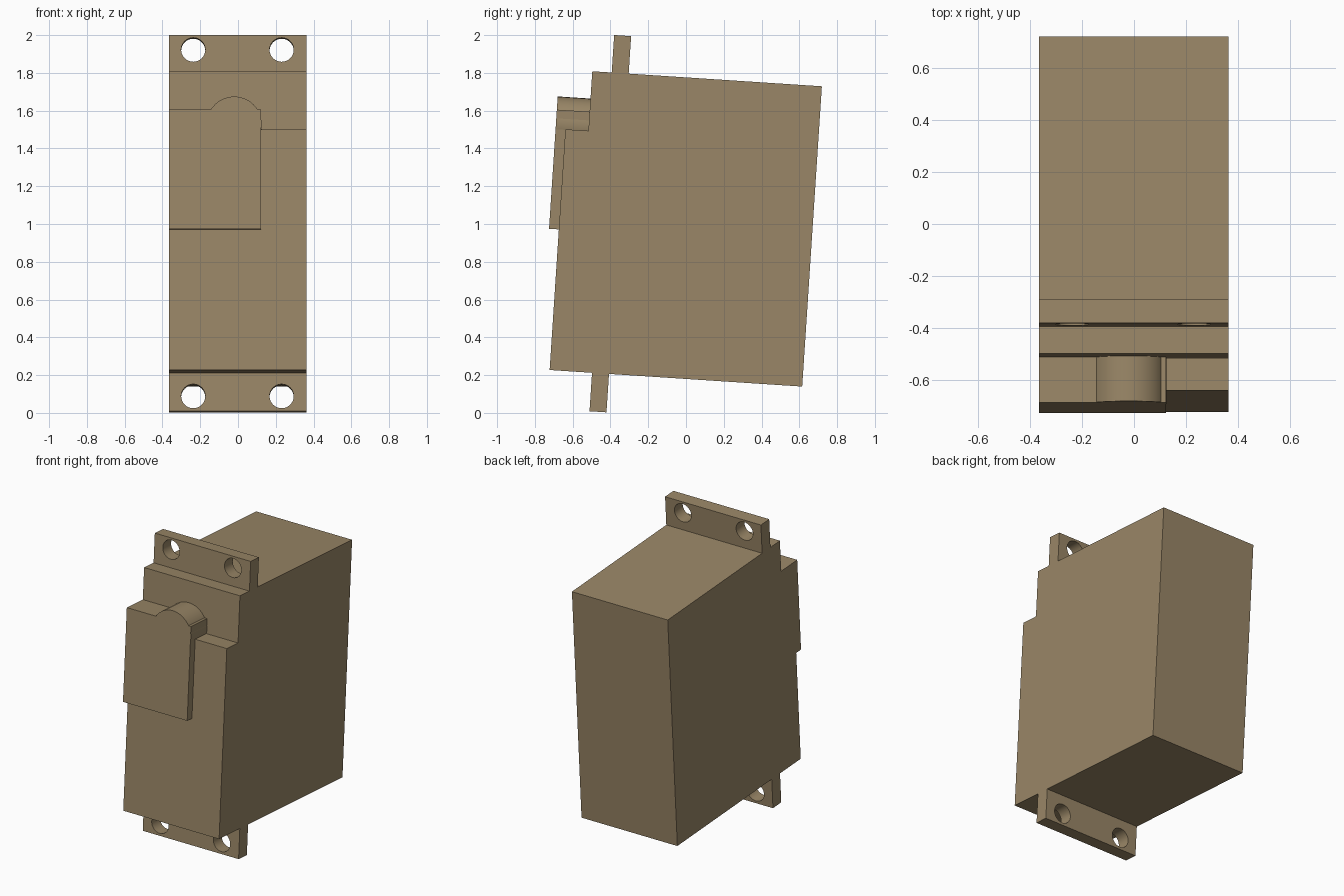
import bpy
import bmesh
from math import radians
from mathutils import Matrix, Vector

default = bpy.data.objects.get("Cube")
if default:
    bpy.data.objects.remove(default, do_unlink=True)

# Single tan plastic
COLOR = (0.32, 0.24, 0.135, 1)
tan = bpy.data.materials.new("tan_plastic")
tan.use_nodes = True
tan.diffuse_color = COLOR
tan.node_tree.nodes["Principled BSDF"].inputs["Base Color"].default_value = COLOR

# Whole case leans back slightly around its lower front edge
TILT = Matrix.Translation((0, -0.722, 0.227)) @ Matrix.Rotation(radians(-3.75), 4, "X")
LEFT, RIGHT = 0.362, -0.365


def add_object(name, bm):
    bmesh.ops.recalc_face_normals(bm, faces=bm.faces)
    mesh = bpy.data.meshes.new(name)
    bm.to_mesh(mesh)
    bm.free()
    obj = bpy.data.objects.new(name, mesh)
    bpy.context.collection.objects.link(obj)
    mesh.materials.append(tan)
    obj.matrix_world = TILT
    return obj


def extrude_profile(name, profile, x0, x1):
    """Extrude a (depth, height) outline across the width."""
    bm = bmesh.new()
    face = bm.faces.new([bm.verts.new((x0, y, z)) for y, z in profile])
    moved = bmesh.ops.extrude_face_region(bm, geom=[face])["geom"]
    verts = [v for v in moved if isinstance(v, bmesh.types.BMVert)]
    bmesh.ops.translate(bm, verts=verts, vec=Vector((x1 - x0, 0, 0)))
    return add_object(name, bm)


def cylinder(name, x, z, radius, y0, y1, sides):
    """Cylinder running front to back."""
    bm = bmesh.new()
    place = Matrix.Translation((x, (y0 + y1) / 2, z)) @ Matrix.Rotation(radians(90), 4, "X")
    bmesh.ops.create_cone(bm, cap_ends=True, segments=sides, radius1=radius,
                          radius2=radius, depth=y1 - y0, matrix=place)
    return add_object(name, bm)


def smooth(obj):
    bpy.ops.object.select_all(action="DESELECT")
    obj.select_set(True)
    bpy.context.view_layer.objects.active = obj
    bpy.ops.object.shade_smooth_by_angle(angle=radians(30))


# Case with a stepped upper front
extrude_profile("case", [(0, 0), (1.34, 0), (1.34, 1.593), (0.122, 1.593),
                         (0.122, 1.277), (0, 1.277)], RIGHT, LEFT)

# Raised gear cover hooked over the step
extrude_profile("gear_cover", [(-0.052, 0.746), (0, 0.746), (0, 1.277), (0.122, 1.277),
                               (0.122, 1.378), (-0.052, 1.378)], RIGHT, 0.122)

# Round output boss
smooth(cylinder("output_boss", -0.02, 1.303, 0.145, -0.052, 0.122, 32))

# Mounting ears, each drilled with two screw holes
for name, z0, z1, hole_z in (("upper_ear", 1.593, 1.792, 1.714),
                             ("lower_ear", -0.204, 0, -0.124)):
    ear = extrude_profile(name, [(0.225, z0), (0.315, z0), (0.315, z1), (0.225, z1)],
                          RIGHT, LEFT)
    for x in (-0.237, 0.231):
        cutter = cylinder("hole_cutter", x, hole_z, 0.064, 0.1, 0.45, 32)
        cutter.hide_render = True
        bpy.context.view_layer.objects.active = ear
        cut = ear.modifiers.new("screw_hole", "BOOLEAN")
        cut.operation = "DIFFERENCE"
        cut.solver = "EXACT"
        cut.object = cutter
        bpy.context.view_layer.update()
        bpy.ops.object.modifier_apply(modifier=cut.name)
        bpy.data.objects.remove(cutter, do_unlink=True)
    smooth(ear)
